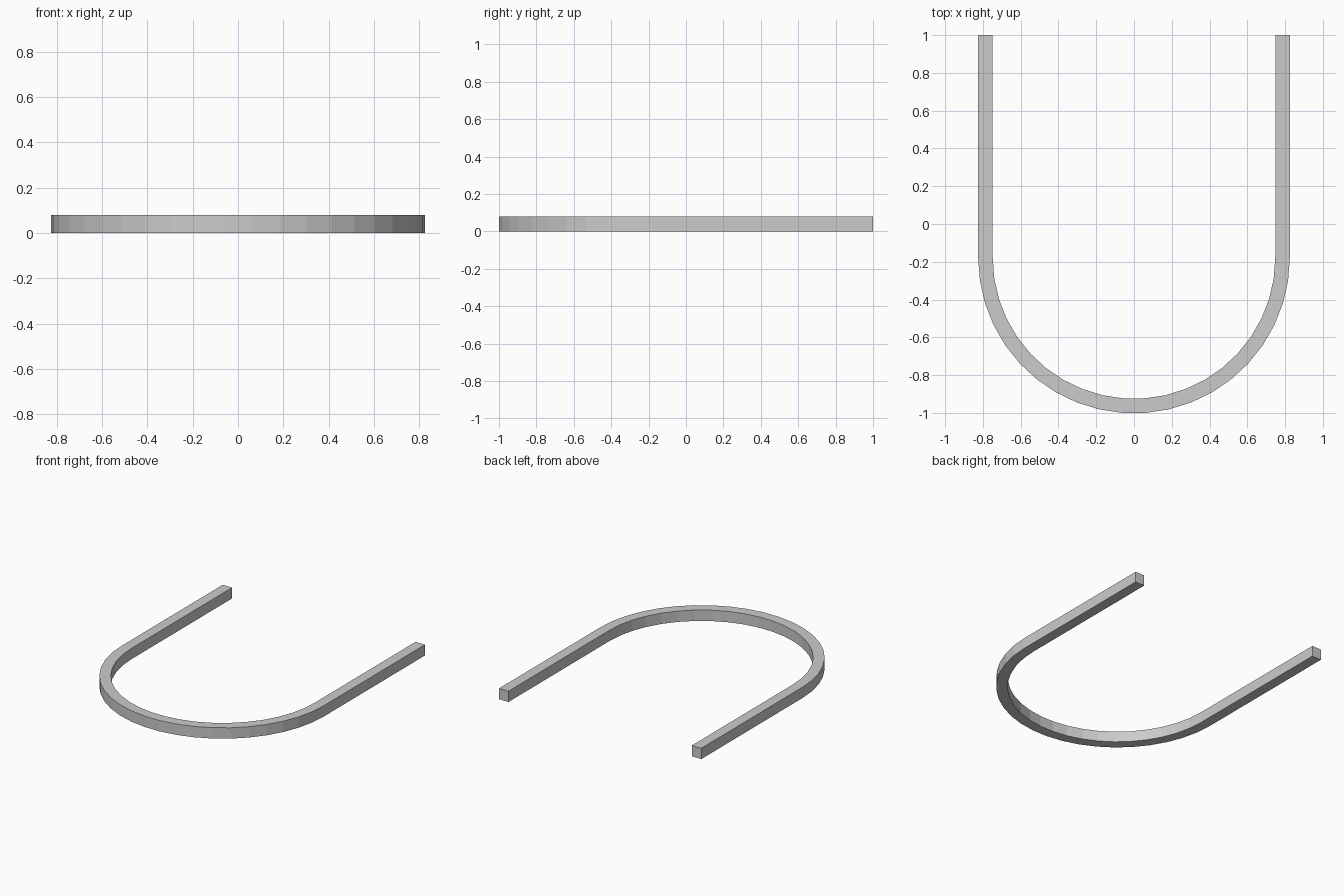
import bpy, bmesh
from math import sin, cos, pi

if "Cube" in bpy.data.objects:
    bpy.data.objects.remove(bpy.data.objects["Cube"])

OUTER, INNER = 0.825, 0.748
HEIGHT = 0.08
SEGMENTS = 21
CENTRE_Y = -1 + OUTER * cos(pi / SEGMENTS / 2)   # flat bottom facet sits on y = -1


def u_line(radius):
    """Left leg end, half circle, right leg end."""
    arc = [(-radius * cos(pi * i / SEGMENTS), CENTRE_Y - radius * sin(pi * i / SEGMENTS))
           for i in range(SEGMENTS + 1)]
    return [(-radius, 1.0)] + arc + [(radius, 1.0)]


# U-shaped flat bar: strip of quads between the two outlines, extruded upwards
bm = bmesh.new()
outer = [bm.verts.new((x, y, 0)) for x, y in u_line(OUTER)]
inner = [bm.verts.new((x, y, 0)) for x, y in u_line(INNER)]
for i in range(len(outer) - 1):
    bm.faces.new((outer[i], outer[i + 1], inner[i + 1], inner[i]))
top = bmesh.ops.extrude_face_region(bm, geom=bm.faces[:])
bmesh.ops.translate(bm, vec=(0, 0, HEIGHT),
                    verts=[g for g in top["geom"] if isinstance(g, bmesh.types.BMVert)])
bmesh.ops.recalc_face_normals(bm, faces=bm.faces[:])

mesh = bpy.data.meshes.new("u_shaped_bar")
bm.to_mesh(mesh)
bm.free()
bar = bpy.data.objects.new("u_shaped_bar", mesh)
bpy.context.collection.objects.link(bar)
